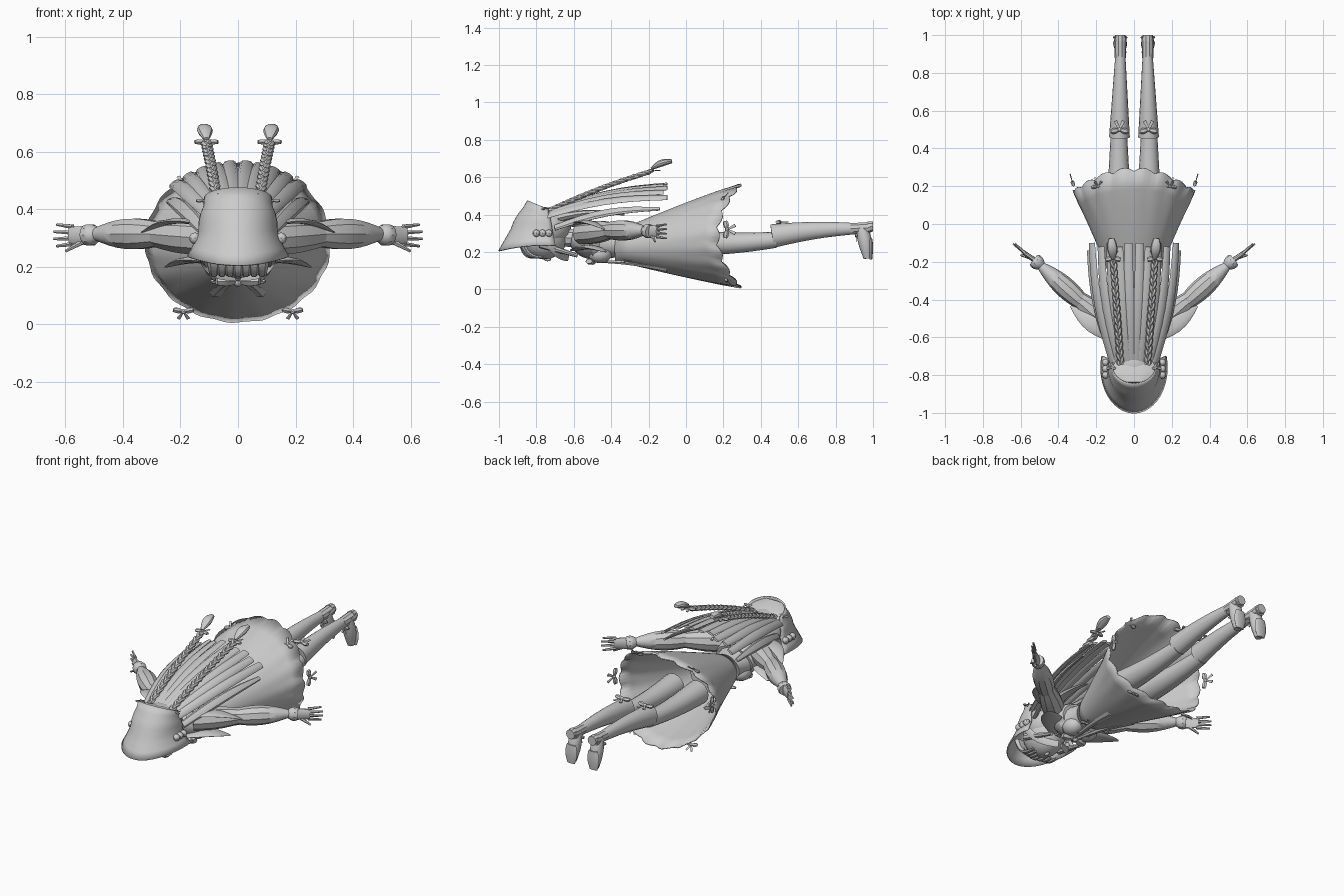
import bpy, bmesh
from math import sin, cos, pi, tau, radians
from mathutils import Vector

cube = bpy.data.objects.get("Cube")
if cube:
    bpy.data.objects.remove(cube)

grey = (.6, .6, .6, 1)
material = bpy.data.materials.new("plain grey")
material.use_nodes = True
material.diffuse_color = grey
material.node_tree.nodes["Principled BSDF"].inputs["Base Color"].default_value = grey


def finish(bm, name, thickness=0):
    """Make the object; parts named paired_ are mirrored to the other side."""
    bmesh.ops.recalc_face_normals(bm, faces=bm.faces)
    mesh = bpy.data.meshes.new(name)
    bm.to_mesh(mesh)
    bm.free()
    mesh.materials.append(material)
    part = bpy.data.objects.new(name, mesh)
    bpy.context.collection.objects.link(part)
    if thickness:
        solid = part.modifiers.new("thickness", "SOLIDIFY")
        solid.thickness, solid.offset = thickness, 0
    if name.startswith("paired_"):
        part.modifiers.new("other side", "MIRROR")
    bpy.ops.object.select_all(action="DESELECT")
    part.select_set(True)
    bpy.context.view_layer.objects.active = part
    bpy.ops.object.shade_smooth_by_angle(angle=radians(35))


def skin(name, rows, wrap=True, cap=True, thickness=0):
    """Join equal rows of points with quads."""
    bm = bmesh.new()
    loops = [[bm.verts.new(point) for point in row] for row in rows]
    count = len(rows[0])
    for low, high in zip(loops, loops[1:]):
        for i in range(count if wrap else count - 1):
            j = (i + 1) % count
            bm.faces.new((low[i], low[j], high[j], high[i]))
    if cap:
        bm.faces.new(loops[0])
        bm.faces.new(loops[-1])
    finish(bm, name, thickness)


def tube(name, path, sides, up):
    """Loft ellipses along a path of (point, half width, half height)."""
    rows = []
    for i, (point, width, height) in enumerate(path):
        ahead = path[min(i + 1, len(path) - 1)][0] - path[max(i - 1, 0)][0]
        across = ahead.cross(Vector(up)).normalized()
        above = across.cross(ahead).normalized()
        turns = [k * tau / sides for k in range(sides)]
        rows.append([point + across * width * cos(a) + above * height * sin(a) for a in turns])
    skin(name, rows)


def limb(name, start, end, radius, tip, bulge=0, flat=1, arch=(0, 0, 0), sides=10, up=(0, 0, 1)):
    """Tapered, optionally swollen, flattened and arched tube."""
    steps = 8
    path = []
    for k in range(steps + 1):
        t = k / steps
        swell = sin(pi * t)
        r = radius + (tip - radius) * t + bulge * swell
        path.append((Vector(start).lerp(Vector(end), t) + Vector(arch) * swell, r, r * flat))
    tube(name, path, sides, up)


def ball(name, centre, size, segments=16):
    bm = bmesh.new()
    bmesh.ops.create_uvsphere(bm, u_segments=segments, v_segments=segments // 2 + 2, radius=1)
    for v in bm.verts:
        v.co = [a * b + c for a, b, c in zip(v.co, size, centre)]
    finish(bm, name)


def bow(name, centre, size, across=(1, 0, 0), down=(0, 1, 0)):
    """Knot with two loops and two tails."""
    centre, across, down = Vector(centre), Vector(across), Vector(down).normalized()
    normal = across.cross(down)
    ball(name + "_knot", centre, [size / 4] * 3, segments=8)
    for side in (across, -across):
        loop_end = centre + (side - down / 4) * size
        tail_end = centre + (side / 2 + down) * size
        limb(name + "_loop", centre, loop_end, size / 10, size / 4, bulge=size / 6, flat=.7, sides=6, up=normal)
        limb(name + "_tail", centre, tail_end, size / 10, size / 5, flat=.4, sides=6, up=normal)


# Head, hair cap, fringe and neck
ball("head", (0, -.76, .29), (.11, .13, .13))
ball("hair_cap", (0, -.75, .33), (.125, .135, .11))
ball("nose", (0, -.74, .16), (.01, .02, .01), segments=8)
limb("neck", start=(0, -.7, .28), end=(0, -.55, .27), radius=.05, tip=.05)
for i in range(-3, 4):
    x = i / 36
    limb("fringe_lock", (x, -.88, .27), (x, -.8 + abs(x) / 2, .17), radius=.03, tip=.01,
         flat=.6, arch=(0, -.02, -.03), sides=6, up=(0, -1, 0))

# Bonnet: crown sloping back, a raised band, and a flaring visor
rows = []
for k in range(8):
    t = k / 7
    band = .008 if k in (2, 3) else 0
    width = .115 + .06 * t ** 2 + band
    depth = .085 + .155 * t + band
    turns = [radians(-105 + 210 * i / 24) for i in range(25)]
    rows.append([(width * sin(a), -.76 - depth * cos(a),
                  .475 - .27 * t + .03 * t * sin(a) ** 2 - .036 * (1 - t) * (1 - cos(a)))
                 for a in turns])
skin("bonnet", rows, wrap=False, cap=False, thickness=.008)
limb("bonnet_back", start=(0, -.84, .455), end=(0, -.73, .41), radius=.07, tip=.1, bulge=.03, flat=.15)
for k in range(3):
    ball("paired_bonnet_rosette", (.15, -.8 + k / 30, .3), [.02] * 3, segments=8)
limb("paired_chin_ribbon", start=(.145, -.75, .28), end=(.01, -.63, .17), radius=.02, tip=.02,
     flat=.2, arch=(.03, 0, -.03), sides=6, up=(1, 0, 0))
for x in (.05, .12):
    bow("paired_bonnet_bow", (x, -.76, .43), size=.025)

# Bodice
limb("shoulders", start=(0, -.61, .28), end=(0, -.46, .25), radius=.07, tip=.12, bulge=.04, flat=.7, sides=16)
limb("waist", start=(0, -.5, .24), end=(0, -.2, .24), radius=.12, tip=.11, bulge=-.03, flat=.8, sides=16)
ball("paired_bust", (.05, -.46, .19), (.055, .065, .05), segments=12)

# Hollow skirt, flaring to a scalloped hem
rows = []
for k in range(9):
    t = k / 8
    row = []
    for i in range(90):
        a = i * tau / 90
        ripple = 1 + .01 * t ** 3 * sin(a * 18)
        scallop = .02 * abs(sin(a * 9)) if t == 1 else 0
        y = -.38 + .6 * t + .06 * t ** 3 * cos(a * 2) + scallop
        row.append(((.085 + .235 * t) * ripple * sin(a), y,
                    .23 + .055 * t + (.075 + .2 * t) * ripple * cos(a)))
    rows.append(row)
skin("skirt", rows, cap=False, thickness=.006)
bow("paired_side_hem_bow", (.325, .22, .32), size=.045, across=(0, 0, 1), down=(.3, 1, 0))
bow("paired_front_hem_bow", (.19, .22, .045), size=.035, down=(0, 1, -1))
bow("paired_back_hem_bow", (.19, .2, .49), size=.035, down=(0, 1, 1))

# Chest bow with long hanging ribbons
bow("chest_bow", (0, -.5, .15), size=.075)
bow("paired_waist_bow", (.06, -.33, .15), size=.035)
limb("paired_chest_ribbon", start=(.01, -.5, .15), end=(.075, -.1, .11), radius=.01, tip=.025,
     flat=.7, arch=(0, 0, .01), sides=6)

# Arm, cuff and hand
limb("paired_upper_arm", start=(.09, -.56, .3), end=(.29, -.4, .315), radius=.06, tip=.045, bulge=.01)
limb("paired_forearm", start=(.26, -.43, .315), end=(.5, -.215, .315), radius=.04, tip=.02, bulge=.025)
limb("paired_cuff", start=(.485, -.225, .315), end=(.53, -.19, .31), radius=.02, tip=.035, bulge=.01)
limb("paired_palm", start=(.5, -.21, .31), end=(.585, -.15, .31), radius=.015, tip=.012, flat=2.5)
for k in range(4):
    spread = k - 1.5
    limb("paired_finger", (.575, -.155, .31 + spread / 50), (.645 - abs(spread) / 100, -.105, .31 + spread / 40),
         radius=.009, tip=.005, sides=6)
limb("paired_thumb", start=(.545, -.18, .285), end=(.6, -.165, .255), radius=.01, tip=.005, sides=6)

# Pointed shoulder cape and collar wings
limb("paired_cape_leaf", start=(.08, -.6, .34), end=(.335, -.435, .32), radius=.03, tip=.005,
     bulge=.03, flat=.2, arch=(.01, -.01, .03))
limb("paired_collar_wing", start=(.06, -.6, .21), end=(.25, -.43, .2), radius=.03, tip=.01,
     bulge=.04, flat=.2, arch=(0, 0, .02))

# Leg, stocking and boot
limb("paired_thigh", start=(.08, 0, .25), end=(.08, .48, .265), radius=.07, tip=.043, arch=(0, 0, -.01), sides=16)
limb("paired_stocking", start=(.077, .46, .285), end=(.072, .92, .325), radius=.055, tip=.025,
     flat=1.15, arch=(0, 0, .01), sides=16)
bow("paired_stocking_bow", (.077, .5, .36), size=.045)
limb("paired_boot_shaft", start=(.072, .88, .325), end=(.072, .985, .33), radius=.03, tip=.032)
limb("paired_boot_foot", start=(.072, .935, .34), end=(.075, .97, .165), radius=.03, tip=.02,
     bulge=.012, arch=(0, .005, 0), sides=12, up=(0, 1, 0))
limb("paired_boot_sole", start=(.072, .988, .27), end=(.075, .988, .16), radius=.03, tip=.025,
     bulge=.012, flat=.3, sides=12, up=(0, 1, 0))
limb("paired_boot_heel", start=(.072, .97, .335), end=(.072, 1, .335), radius=.03, tip=.028)
bow("paired_ankle_bow", (.072, .91, .285), size=.03, down=(0, 0, -1))

# Plaited braid, its bow and the loose tuft
for strand in range(3):
    path = []
    for k in range(49):
        t = k / 48
        a = t * tau * 5 + strand * tau / 3
        weave = Vector((sin(a), 0, sin(a * 2) / 2)) / 90
        sag = Vector((0, 0, sin(pi * t) / 80))
        path.append((Vector((.07, -.76, .41)).lerp(Vector((.11, -.19, .63)), t) + weave + sag, .01, .01))
    tube("paired_braid_strand", path, sides=6, up=(0, 0, 1))
bow("paired_braid_bow", (.11, -.18, .635), size=.04)
limb("paired_braid_tuft", start=(.11, -.185, .645), end=(.12, -.075, .685), radius=.01, tip=.015,
     bulge=.015, flat=.7, arch=(0, 0, .01))

# Fan of long, flat back locks
for k in range(5):
    x = .027 + .044 * k
    drop = 1.8 * x * x
    limb("paired_back_lock", (x / 2, -.77, .41 - drop / 3), (x * 1.1, -.1 - k % 2 / 50, .565 - drop),
         radius=.022, tip=.021, bulge=.005, flat=.35, arch=(x / 8, 0, .03), sides=8, up=(x * 4, 0, 1))

# Loose locks beside the fan, the face and the nape
limb("paired_side_lock", start=(.12, -.7, .33), end=(.24, -.14, .43), radius=.02, tip=.012,
     bulge=.01, flat=.5, arch=(.02, 0, .03), sides=8, up=(1, 0, 1))
limb("paired_face_lock", start=(.12, -.78, .24), end=(.1, -.58, .18), radius=.02, tip=.01, sides=8)
limb("paired_nape_lock", start=(.05, -.68, .38), end=(.06, -.33, .4), radius=.05, tip=.01,
     flat=.5, arch=(.01, 0, .02), sides=8)
